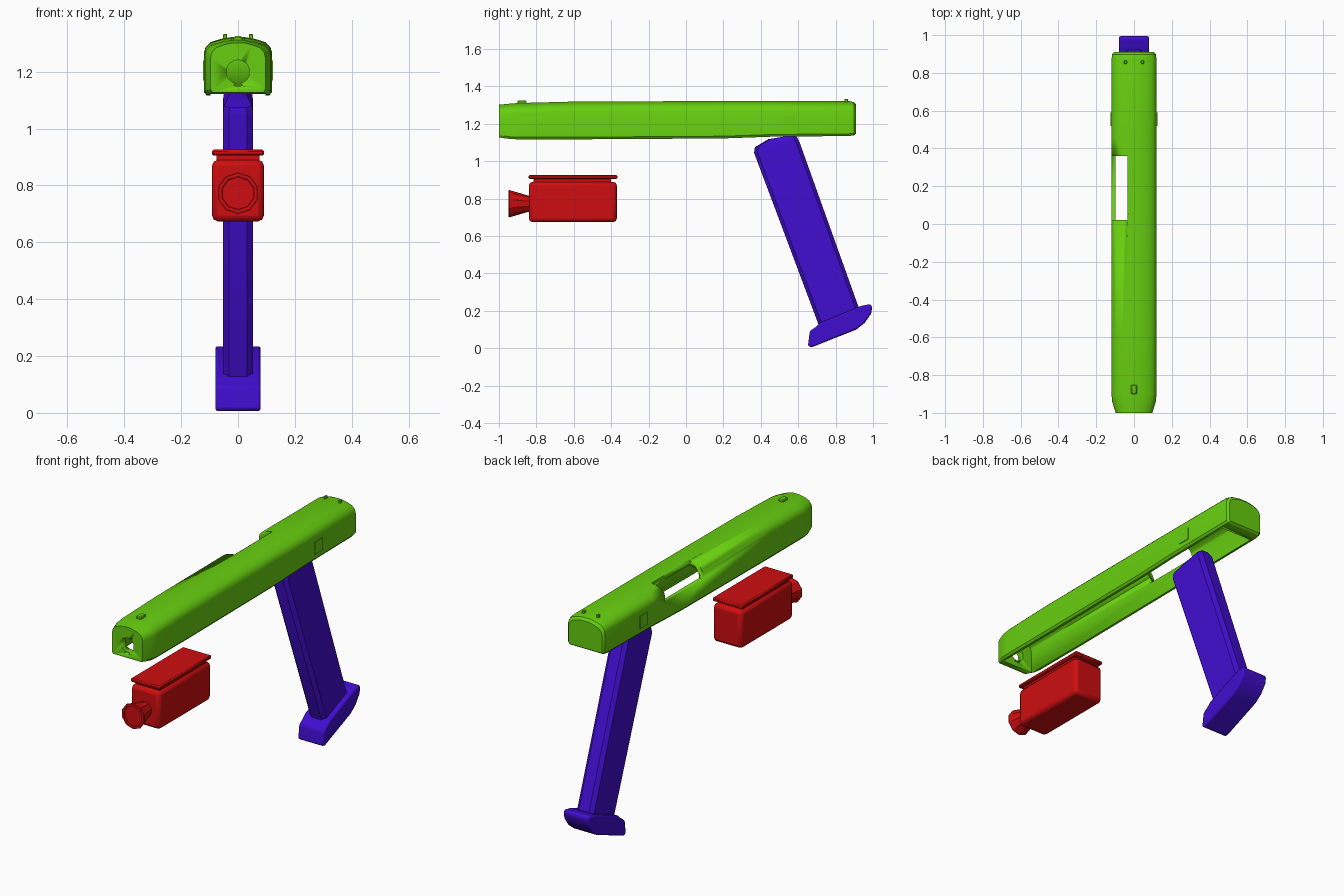
import bpy, bmesh, math
from mathutils import Vector

if "Cube" in bpy.data.objects:
    bpy.data.objects.remove(bpy.data.objects["Cube"])


def material(name, rgb):
    m = bpy.data.materials.new(name)
    m.diffuse_color = (*rgb, 1)
    m.use_nodes = True
    m.node_tree.nodes["Principled BSDF"].inputs["Base Color"].default_value = m.diffuse_color
    return m


GREEN = material("lime green", (0.135, 0.62, 0.005))
RED = material("bright red", (0.62, 0.004, 0.005))
VIOLET = material("deep violet", (0.052, 0.004, 0.62))


def finish(name, bm, mat, bevel=0, segments=2, angle=30):
    bmesh.ops.recalc_face_normals(bm, faces=bm.faces)
    me = bpy.data.meshes.new(name)
    bm.to_mesh(me)
    bm.free()
    ob = bpy.data.objects.new(name, me)
    bpy.context.collection.objects.link(ob)
    if mat:
        me.materials.append(mat)
    if bevel:
        b = ob.modifiers.new("bevel", 'BEVEL')
        b.width, b.segments, b.limit_method = bevel, segments, 'ANGLE'
        b.angle_limit = math.radians(35)
    bpy.ops.object.select_all(action='DESELECT')
    ob.select_set(True)
    bpy.context.view_layer.objects.active = ob
    bpy.ops.object.shade_smooth_by_angle(angle=math.radians(angle))
    return ob


def loft(name, rings, mat, **kw):
    """Skin a list of equal-length closed rings and cap both ends."""
    bm = bmesh.new()
    vs = [[bm.verts.new(p) for p in r] for r in rings]
    n = len(vs[0])
    for a, b in zip(vs, vs[1:]):
        for i in range(n):
            j = (i + 1) % n
            bm.faces.new((a[i], a[j], b[j], b[i]))
    bm.faces.new(vs[0])
    bm.faces.new(vs[-1])
    return finish(name, bm, mat, **kw)


def box(name, x, y, z, mat, **kw):
    corners = lambda h: [(x[0], y[0], h), (x[1], y[0], h), (x[1], y[1], h), (x[0], y[1], h)]
    return loft(name, [corners(z[0]), corners(z[1])], mat, **kw)


def circle(y, r, zc, n, rz=None):
    return [(r * math.cos(math.tau * (i + .5) / n), y,
             zc + (rz or r) * math.sin(math.tau * (i + .5) / n)) for i in range(n)]


def section(y, w, zb, zt, drop=0.035):
    """Flat-bottomed section with upright sides and an arched top."""
    half = [(w * .92, zb), (w, zb + .012), (w, zt - drop - .02), (w * .95, zt - drop),
            (w * .8, zt - drop * .5), (w * .5, zt - drop * .18), (w * .2, zt)]
    return [(a, y, b) for a, b in half] + [(-a, y, b) for a, b in reversed(half)]


# Long hollow top cover
cover = loft("top_cover", [section(*s) for s in (
    (-1, .097, 1.127, 1.302), (-.94, .116, 1.119, 1.308), (-.9, .119, 1.117, 1.311),
    (-.6, .12, 1.117, 1.319), (.2, .12, 1.122, 1.322), (.45, .12, 1.131, 1.322),
    (.87, .119, 1.135, 1.322), (.898, .116, 1.138, 1.316), (.91, .106, 1.147, 1.302))], GREEN)

cutters = [
    loft("cavity_cutter", [section(y, .097, 1.0, 1.296, .03) for y in (-.96, .84)], None),
    box("port_cutter", (-.3, -.035), (.02, .36), (1.235, 1.5), None),
    loft("muzzle_cutter", [circle(y, .041, 1.2, 24) for y in (-1.1, -.9)], None),
    loft("slot_cutter", [circle(y, .015, 1.154, 12, .005) for y in (-1.1, -.9)], None),
]
for c in cutters:
    c.hide_render = True
    c.hide_set(True)
    m = cover.modifiers.new("cut", 'BOOLEAN')
    m.operation, m.object, m.solver = 'DIFFERENCE', c, 'EXACT'

# Small marks on the cover
box("front_post", (-.015, .015), (-.9, -.852), (1.3, 1.325), GREEN, bevel=.004, segments=1)
for s in (-1, 1):
    box("rear_post", (s * .045 - .007, s * .045 + .007), (.848, .866), (1.3, 1.333), GREEN,
        bevel=.002, segments=1)
    box("side_pad", (s * .121 - .003, s * .121 + .003), (.52, .59), (1.17, 1.24), GREEN)


def slab(name, outline, w, mat, **kw):
    """Side outline in (y, z) extruded across x."""
    return loft(name, [[(x, y, z) for y, z in outline] for x in (-w, w)], mat, **kw)


# Slanted column, narrowing at its top
column = [[(.715, .11), (.93, .2)], [(.364, 1.045), (.606, 1.105)],
          [(.368, 1.075), (.595, 1.125)], [(.44, 1.118), (.585, 1.142)]]
rings = []
for (a, b), w in zip(column, (.053, .053, .05, .03)):
    a, b = Vector((0, *a)), Vector((0, *b))
    c = .018 / (b - a).length
    p = [(w * .6, 0), (w, c), (w, 1 - c), (w * .6, 1)]
    rings.append([Vector((x, 0, 0)) + a.lerp(b, t) for x, t in p] +
                 [Vector((-x, 0, 0)) + a.lerp(b, t) for x, t in reversed(p)])
loft("slanted_column", rings, VIOLET)

# Foot of the column
slab("column_foot", [(.652, .012), (.672, .005), (.91, .1), (.955, .135), (.99, .185),
                     (.996, .222), (.985, .236), (.935, .226), (.715, .135),
                     (.695, .115), (.662, .092)], .08, VIOLET, bevel=.022)

# Lamp body, neck and top plate
box("lamp_body", (-.091, .091), (-.84, -.37), (.674, .89), RED, bevel=.02)
box("lamp_neck", (-.075, .075), (-.815, -.4), (.88, .91), RED)
box("lamp_top_plate", (-.092, .092), (-.842, -.367), (.905, .926), RED, bevel=.006, segments=1)

# Flared lamp head with a slightly sunken lens
loft("lamp_head", [circle(y, r, .773, 10) for y, r in (
    (-.82, .044), (-.845, .044), (-.945, .073), (-.95, .071), (-.95, .059), (-.944, .057))], RED)
